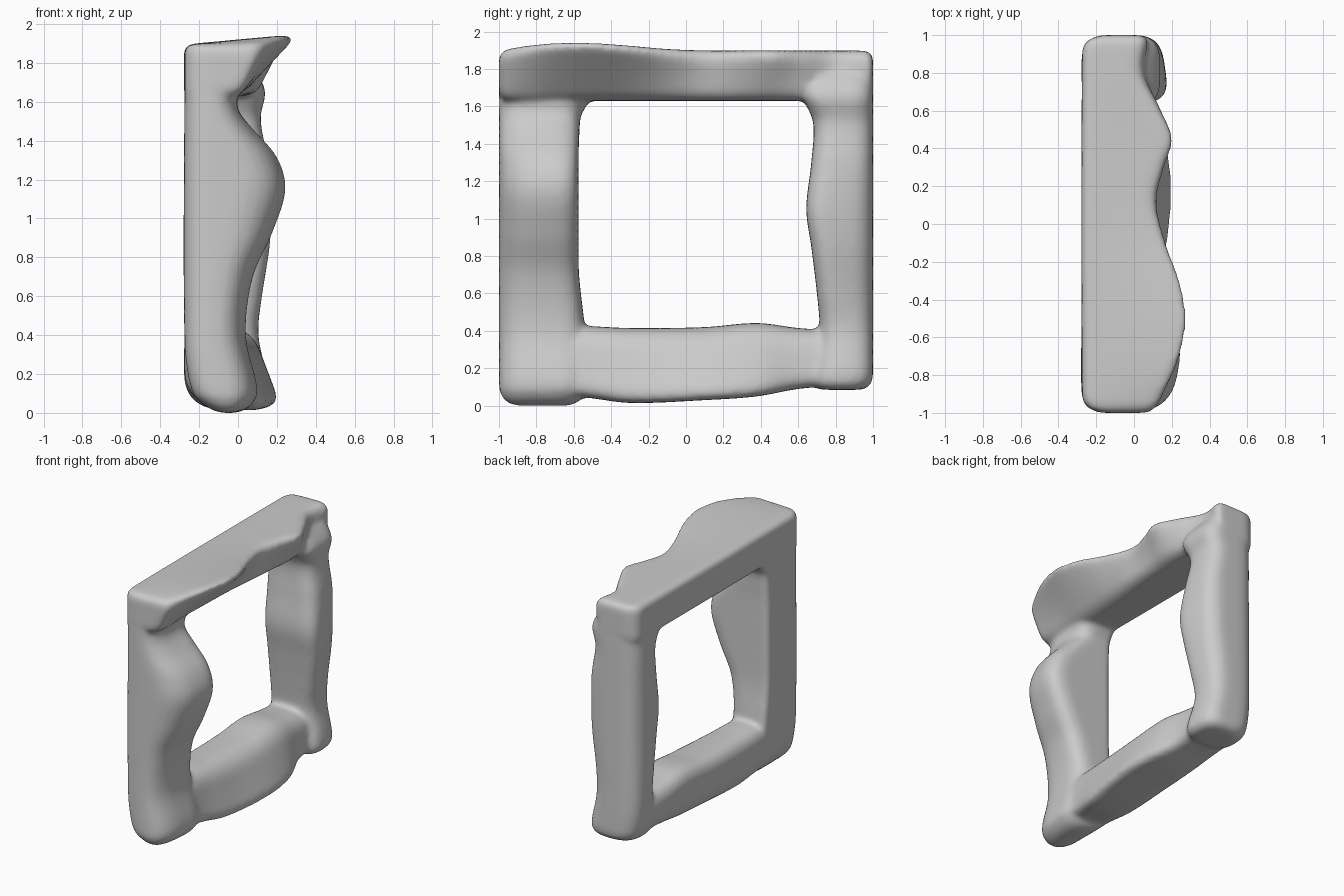
import bpy, bmesh, math
from mathutils import Vector

if "Cube" in bpy.data.objects:
    bpy.data.objects.remove(bpy.data.objects["Cube"])


def sample(stations, t):
    """Smooth cubic (Catmull-Rom) interpolation of a station table."""
    n = len(stations)
    i = 0
    while i < n - 2 and t > stations[i + 1][0]:
        i += 1
    p1, p2 = stations[i], stations[i + 1]
    p0, p3 = stations[max(i - 1, 0)], stations[min(i + 2, n - 1)]
    h = p2[0] - p1[0]
    s = (t - p1[0]) / h
    out = []
    for k in range(1, len(p1)):
        m1 = (p2[k] - p0[k]) / (p2[0] - p0[0]) * h
        m2 = (p3[k] - p1[k]) / (p3[0] - p1[0]) * h
        out.append((2*s**3 - 3*s*s + 1) * p1[k] + (s**3 - 2*s*s + s) * m1
                   + (3*s*s - 2*s**3) * p2[k] + (s**3 - s*s) * m2)
    return out


def section(v0, v1, f0, f1, radii, inset, vb, b):
    """Quad section with rounded corners, in (x, v) coordinates."""
    c = [Vector((b + inset, v0 + inset)), Vector((f0 - inset, v0 + inset)),
         Vector((f1 - inset, v1 - inset)), Vector((b + inset, (vb or v1) - inset))]
    pts = []
    for i in range(4):
        p, a, d = c[i], c[i - 1] - c[i], c[(i + 1) % 4] - c[i]
        r = radii[i]
        s = p + a.normalized() * min(r, a.length * 0.48)
        e = p + d.normalized() * min(r, d.length * 0.48)
        for k in range(7):
            t = k / 6
            pts.append(s * (1 - t)**2 + p * 2 * t * (1 - t) + e * t * t)
    return pts


def beam(name, axis, stations, radii, round_lo, round_hi, backs, steps=44, vb=None):
    """Loft rounded sections along y or z; ends are rounded off by an inset."""
    lo, hi = stations[0][0], stations[-1][0]
    ts = [lo + (hi - lo) * i / steps for i in range(steps + 1)]
    ts += [lo + round_lo * k for k in (0.04, 0.15, 0.35)]
    ts += [hi - round_hi * k for k in (0.04, 0.15, 0.35)]
    bm = bmesh.new()
    rings = []
    for t in sorted(set(ts)):
        inset = 0
        for dist, r in ((t - lo, round_lo), (hi - t, round_hi)):
            if dist < r:
                inset = max(inset, r - math.sqrt(max(r*r - (r - dist)**2, 0)))
        pts = section(*sample(stations, t), radii, inset, vb, sample(backs, t)[0])
        rings.append([bm.verts.new((p.x, t, p.y) if axis == 'y' else (p.x, p.y, t))
                      for p in pts])
    for r0, r1 in zip(rings, rings[1:]):
        for i in range(len(r0)):
            j = (i + 1) % len(r0)
            bm.faces.new((r0[i], r0[j], r1[j], r1[i]))
    bm.faces.new(rings[0])
    bm.faces.new(rings[-1])
    bmesh.ops.recalc_face_normals(bm, faces=bm.faces)
    me = bpy.data.meshes.new(name)
    bm.to_mesh(me)
    bm.free()
    ob = bpy.data.objects.new(name, me)
    bpy.context.collection.objects.link(ob)
    return ob


# Back face position along each post and rail
post_back = [(0.0, -0.17), (0.12, -0.24), (0.38, -0.275), (1.8, -0.275)]
rail_back = [(-1.0, -0.21), (-0.96, -0.26), (-0.89, -0.275),
             (0.89, -0.275), (0.96, -0.26), (1.0, -0.21)]

# Stations: position, low side, high side, front x at low, front x at high
# Left post: narrow waist, strong bulge above the middle
left = beam("left_post", 'z', [
    (0.00, -1.00, -0.54, 0.06, 0.09),
    (0.12, -1.00, -0.53, 0.08, 0.11),
    (0.40, -1.00, -0.54, 0.02, 0.05),
    (0.70, -1.00, -0.572, 0.05, 0.09),
    (0.92, -1.00, -0.575, 0.14, 0.19),
    (1.15, -1.00, -0.575, 0.20, 0.265),
    (1.32, -1.00, -0.575, 0.15, 0.22),
    (1.46, -1.00, -0.57, 0.05, 0.09),
    (1.56, -1.00, -0.56, 0.00, 0.00),
    (1.64, -1.00, -0.51, 0.00, 0.00),
    (1.80, -1.00, -0.50, 0.05, 0.05)],
    (0.13, 0.22, 0.15, 0.05), 0.10, 0.01, post_back)

# Right post: thinner, gentle swell, well rounded
right = beam("right_post", 'z', [
    (0.085, 0.66, 1.00, 0.16, 0.15),
    (0.20, 0.69, 1.00, 0.15, 0.14),
    (0.40, 0.715, 1.00, 0.11, 0.10),
    (0.60, 0.70, 1.00, 0.14, 0.10),
    (0.85, 0.67, 1.00, 0.18, 0.13),
    (1.05, 0.643, 1.00, 0.19, 0.14),
    (1.30, 0.67, 1.00, 0.16, 0.14),
    (1.52, 0.68, 1.00, 0.12, 0.11),
    (1.66, 0.62, 1.00, 0.14, 0.14),
    (1.80, 0.62, 1.00, 0.06, 0.06)],
    (0.13, 0.13, 0.13, 0.16), 0.07, 0.02, post_back)

# Bottom rail: front leans out toward the lower edge, rounded underneath
bottom = beam("bottom_rail", 'y', [
    (-0.80, 0.05, 0.41, 0.10, 0.02),
    (-0.55, 0.045, 0.425, 0.10, 0.03),
    (-0.30, 0.015, 0.415, 0.16, 0.05),
    (0.10, 0.03, 0.42, 0.22, 0.07),
    (0.38, 0.05, 0.442, 0.20, 0.07),
    (0.60, 0.09, 0.415, 0.12, 0.07),
    (0.85, 0.11, 0.40, 0.12, 0.06)],
    (0.24, 0.09, 0.13, 0.12), 0.01, 0.01, rail_back)

# Top rail: overhanging lip with a wavy front edge
top = beam("frame", 'y', [
    (-1.00, 1.63, 1.90, 0.02, 0.13),
    (-0.85, 1.62, 1.93, 0.01, 0.21),
    (-0.70, 1.625, 1.945, 0.00, 0.275),
    (-0.50, 1.63, 1.945, 0.01, 0.31),
    (-0.30, 1.63, 1.93, 0.02, 0.275),
    (-0.10, 1.63, 1.91, 0.04, 0.195),
    (0.12, 1.63, 1.90, 0.07, 0.135),
    (0.30, 1.63, 1.90, 0.08, 0.18),
    (0.45, 1.63, 1.90, 0.09, 0.23),
    (0.62, 1.63, 1.90, 0.09, 0.15),
    (0.80, 1.63, 1.90, 0.06, 0.055),
    (1.00, 1.63, 1.90, 0.06, 0.09)],
    (0.02, 0.07, 0.08, 0.05), 0.045, 0.045, rail_back, 70, vb=1.895)

# Fuse the four members into one solid and soften the joints
for part in (left, right, bottom, top):
    part.select_set(True)
bpy.context.view_layer.objects.active = top
bpy.ops.object.join()
fuse = top.modifiers.new("fuse", 'REMESH')
fuse.mode, fuse.voxel_size = 'VOXEL', 0.016
soften = top.modifiers.new("soften", 'SMOOTH')
soften.factor, soften.iterations = 0.5, 12
for m in (fuse, soften):
    bpy.ops.object.modifier_apply(modifier=m.name)

# Smooth shading with creases kept
bpy.ops.object.shade_smooth_by_angle(angle=math.radians(60))
